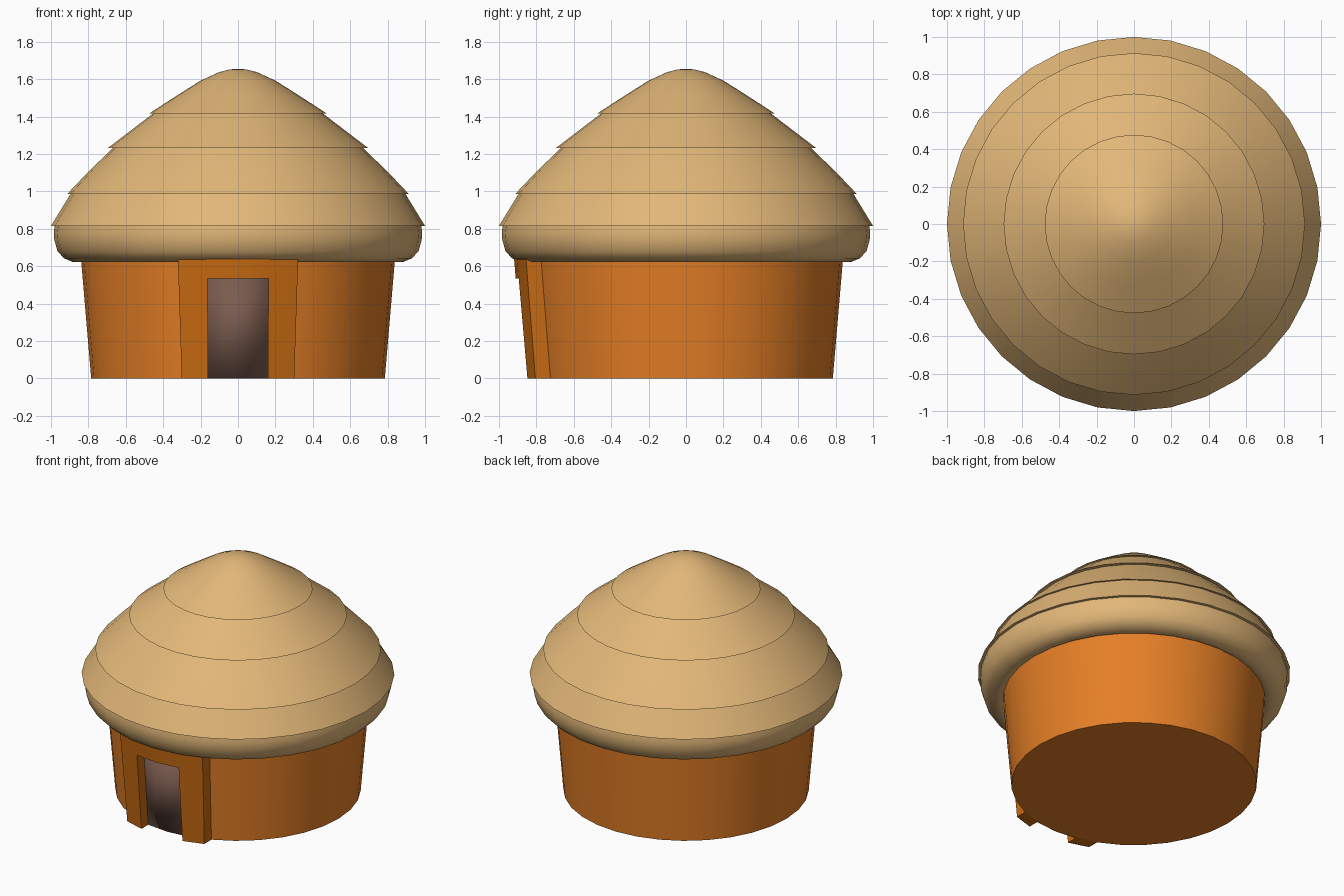
import bpy, bmesh, math

if "Cube" in bpy.data.objects:
    bpy.data.objects.remove(bpy.data.objects["Cube"])

SEG = 32


def material(name, r, g, b):
    lin = [((c / 255 + 0.055) / 1.055) ** 2.4 for c in (r, g, b)]
    m = bpy.data.materials.new(name)
    m.diffuse_color = (*lin, 1)
    m.use_nodes = True
    m.node_tree.nodes["Principled BSDF"].inputs["Base Color"].default_value = m.diffuse_color
    return m


THATCH = material("straw thatch", 226, 183, 120)
CLAY = material("orange clay", 229, 127, 38)
FRAME = material("ochre frame", 200, 107, 17)
DOOR = material("dull brown door", 122, 91, 78)


def finish(bm, name, mat, angle):
    bmesh.ops.remove_doubles(bm, verts=bm.verts, dist=1e-5)
    bmesh.ops.recalc_face_normals(bm, faces=bm.faces)
    me = bpy.data.meshes.new(name)
    bm.to_mesh(me)
    bm.free()
    me.materials.append(mat)
    ob = bpy.data.objects.new(name, me)
    bpy.context.collection.objects.link(ob)
    bpy.ops.object.select_all(action='DESELECT')
    ob.select_set(True)
    bpy.context.view_layer.objects.active = ob
    bpy.ops.object.shade_smooth_by_angle(angle=math.radians(angle))
    return ob


def lathe(name, profile, mat, angle):
    """Spin an (r, z) profile about z; r = 0 ends close to a point."""
    bm = bmesh.new()
    vs = [bm.verts.new((r, 0, z)) for r, z in profile]
    es = [bm.edges.new(p) for p in zip(vs, vs[1:])]
    bmesh.ops.spin(bm, geom=vs + es, cent=(0, 0, 0), axis=(0, 0, 1),
                   angle=math.tau, steps=SEG, use_duplicate=False)
    bmesh.ops.remove_doubles(bm, verts=bm.verts, dist=1e-5)
    return finish(bm, name, mat, angle)


def wall_r(z):
    return 0.785 + 0.085 * z


# round wall, flaring upwards
lathe("wall", [(0, 0), (wall_r(0), 0), (wall_r(0.66), 0.66), (0, 0.66)], CLAY, 35)

# thatched roof: rolled eave, then overlapping tiers up to a rounded tip
lathe("roof", [
    (0.80, 0.65), (0.85, 0.622), (0.885, 0.623), (0.93, 0.642), (0.965, 0.68),
    (0.982, 0.74), (0.985, 0.78), (0.98, 0.815),
    (1.0, 0.815), (0.893, 0.99),
    (0.914, 0.985), (0.80, 1.105), (0.663, 1.237),
    (0.697, 1.231), (0.449, 1.42),
    (0.477, 1.415), (0.33, 1.51), (0.20, 1.592), (0.10, 1.638), (0.045, 1.652),
    (0, 1.655)], THATCH, 40)


def on_wall(x, z, out):
    """Point on the faceted wall front at x, pushed forward by out."""
    r = wall_r(z)
    knots = [(r * math.sin(a), r * math.cos(a))
             for a in (i * math.tau / SEG for i in range(4))]
    ax = abs(x)
    for (x0, y0), (x1, y1) in zip(knots, knots[1:]):
        if ax <= x1 + 1e-9:
            break
    y = y0 + (y1 - y0) * (ax - x0) / (x1 - x0)
    return (x, -y - out, z)


# door surround: arch of cells following the wall, pushed forward
TOP, HEAD = 0.64, 0.535
columns = [lambda z: -0.383 * wall_r(z), lambda z: -0.16 - 0.005 * z, lambda z: 0.0,
           lambda z: 0.16 + 0.005 * z, lambda z: 0.383 * wall_r(z)]
levels = [0, HEAD, TOP]
bm = bmesh.new()
grid = [[bm.verts.new(on_wall(c(z), z, 0.08)) for c in columns] for z in levels]
for j in range(2):
    for i in range(4):
        if j == 1 or i in (0, 3):
            bm.faces.new((grid[j][i], grid[j][i + 1], grid[j + 1][i + 1], grid[j + 1][i]))
bmesh.ops.delete(bm, geom=[v for v in bm.verts if not v.link_faces], context='VERTS')
ext = bmesh.ops.extrude_face_region(bm, geom=bm.faces[:], use_keep_orig=True)
for v in ext["geom"]:
    if isinstance(v, bmesh.types.BMVert):
        v.co.y += 0.085
finish(bm, "door_frame", FRAME, 20)

# door: thin panel lying on the wall inside the surround
bm = bmesh.new()
low, high = [[bm.verts.new(on_wall(c(z), z, 0.004)) for c in columns[1:4]]
             for z in (0, HEAD + 0.005)]
for i in range(2):
    bm.faces.new((low[i], low[i + 1], high[i + 1], high[i]))
door = finish(bm, "door", DOOR, 30)
mod = door.modifiers.new("thickness", 'SOLIDIFY')
mod.thickness = 0.006
mod.offset = -1
